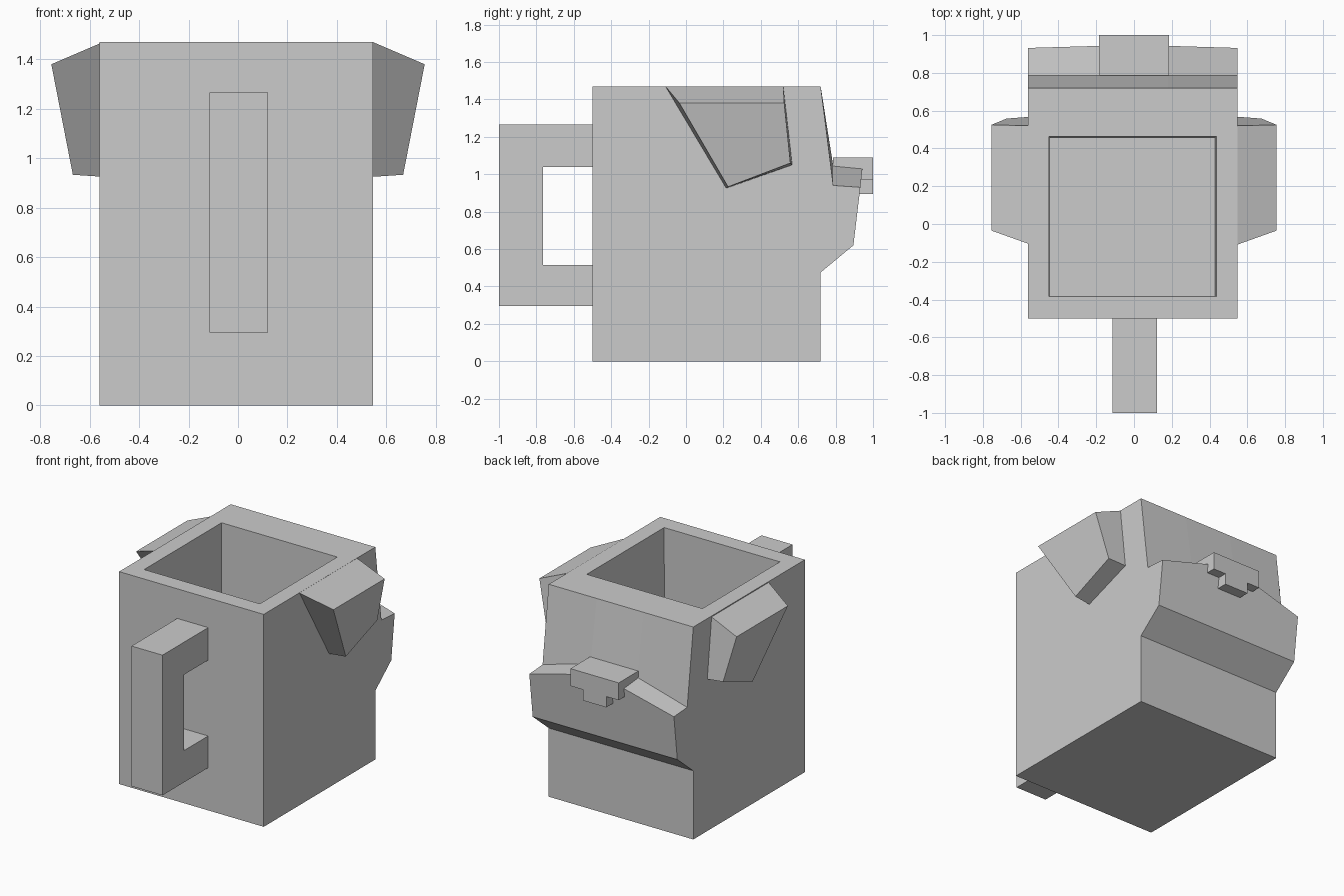
import bpy, bmesh

if "Cube" in bpy.data.objects:
    bpy.data.objects.remove(bpy.data.objects["Cube"])


def make_object(name, bm):
    bmesh.ops.recalc_face_normals(bm, faces=bm.faces)
    mesh = bpy.data.meshes.new(name)
    bm.to_mesh(mesh)
    bm.free()
    obj = bpy.data.objects.new(name, mesh)
    bpy.context.collection.objects.link(obj)
    return obj


def loft(name, rings):
    """Skin matching rings of points and cap both ends."""
    bm = bmesh.new()
    loops = [[bm.verts.new(p) for p in ring] for ring in rings]
    n = len(loops[0])
    for a, b in zip(loops, loops[1:]):
        for i in range(n):
            j = (i + 1) % n
            bm.faces.new((a[i], a[j], b[j], b[i]))
    bm.faces.new(loops[0])
    bm.faces.new(loops[-1])
    return make_object(name, bm)


def side_profile(x, pts):
    return [(x, y, z) for y, z in pts]


def rect(x0, x1, y0, y1, z):
    return [(x0, y0, z), (x1, y0, z), (x1, y1, z), (x0, y1, z)]


# Cup body with muzzle: the muzzle top rises towards the middle
def cup_profile(muzzle_tip, muzzle_root):
    return [(-.5, 0), (.72, 0), (.72, .475), (.895, .62),
            muzzle_tip, muzzle_root, (.72, 1.47), (-.5, 1.47)]


edge = cup_profile((.932, .93), (.787, .94))
mid = cup_profile((.943, 1.03), (.787, 1.045))
cup = loft("cup_body", [side_profile(-.56, edge), side_profile(-.18, mid),
                        side_profile(.18, mid), side_profile(.547, edge)])

# Hollow inside
cutter = loft("cavity_cutter", [rect(-.445, .43, -.38, .455, .12),
                                rect(-.45, .437, -.385, .463, 1.6)])
cutter.hide_render = True
mod = cup.modifiers.new("hollow", 'BOOLEAN')
mod.object = cutter
mod.operation = 'DIFFERENCE'
mod.solver = 'EXACT'
bpy.context.view_layer.objects.active = cup
bpy.ops.object.modifier_apply(modifier=mod.name)
bpy.data.objects.remove(cutter)

# Handle
handle = [(-.495, .295), (-1, .295), (-1, 1.265), (-.495, 1.265),
          (-.495, 1.04), (-.765, 1.04), (-.765, .515), (-.495, .515)]
loft("handle", [side_profile(-.115, handle), side_profile(.122, handle)])

# Nose: wide bar with a narrow lower step
nose = [(-.185, 1.09), (-.185, .97), (-.09, .97), (-.09, .895),
        (.09, .895), (.09, .97), (.185, .97), (.185, 1.09)]
loft("nose", [[(x, y, z) for x, z in nose] for y in (.785, 1.0)])

# Ears, mirrored left and right
inner = [(.545, -.11, 1.47), (.545, .52, 1.47), (.545, .568, 1.05), (.545, .215, .925)]
outer = [(.755, -.035, 1.38), (.755, .525, 1.38), (.675, .558, 1.06), (.668, .225, .933)]
for side, s in (("left", -1), ("right", 1)):
    loft(side + "_ear", [[(s * x, y, z) for x, y, z in ring] for ring in (inner, outer)])
